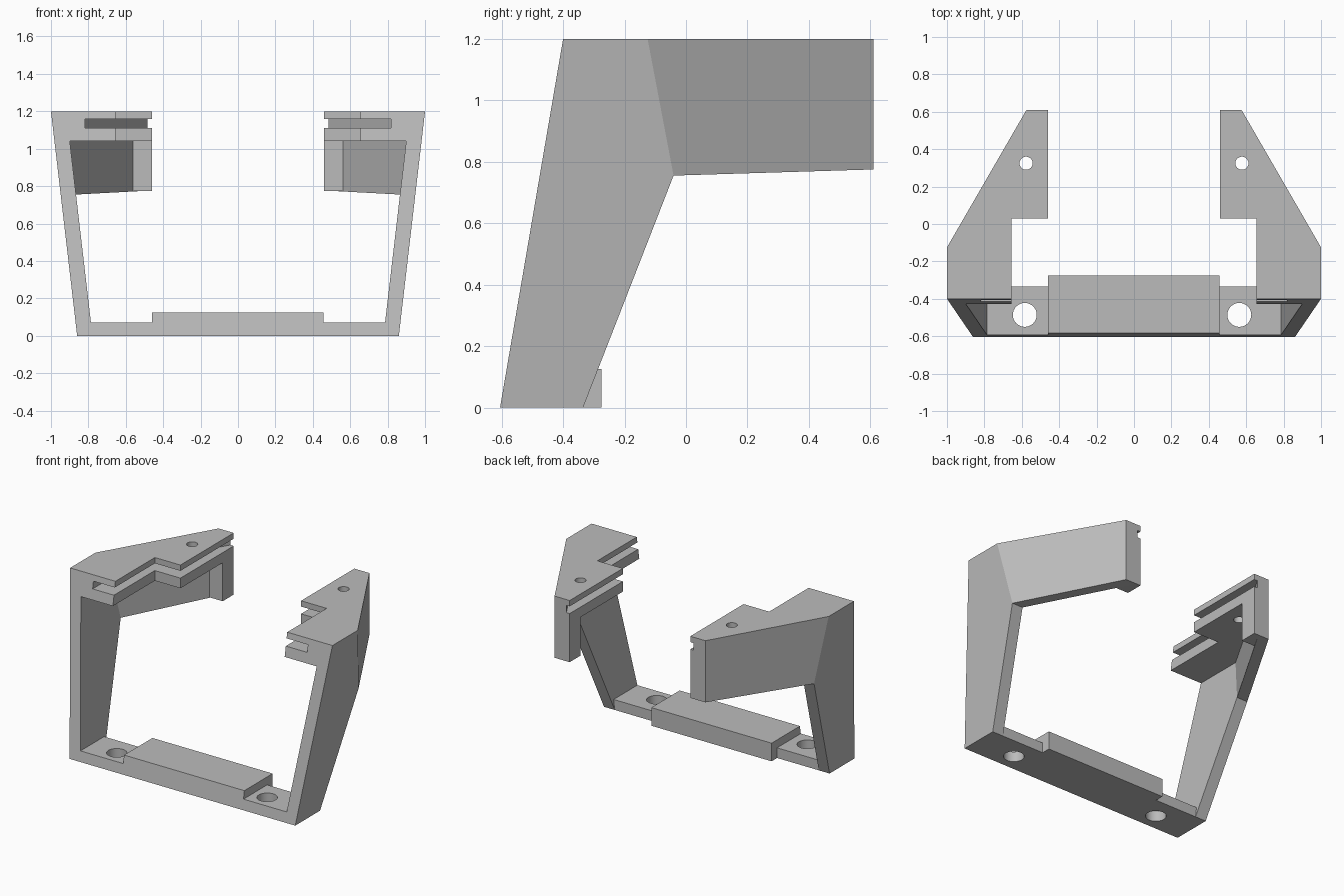
import bpy, bmesh

cube = bpy.data.objects.get("Cube")
if cube:
    bpy.data.objects.remove(cube, do_unlink=True)

grey = bpy.data.materials.new("light grey")
grey.use_nodes = True
grey.diffuse_color = (0.5, 0.5, 0.5, 1)
grey.node_tree.nodes["Principled BSDF"].inputs["Base Color"].default_value = (0.5, 0.5, 0.5, 1)


def loft(name, first, second):
    """Closed solid between two matching loops of 3D points."""
    bm = bmesh.new()
    a = [bm.verts.new(p) for p in first]
    b = [bm.verts.new(p) for p in second]
    bm.faces.new(a)
    bm.faces.new(b)
    for i in range(len(a)):
        j = (i + 1) % len(a)
        bm.faces.new((a[i], a[j], b[j], b[i]))
    bmesh.ops.recalc_face_normals(bm, faces=bm.faces)
    mesh = bpy.data.meshes.new(name)
    bm.to_mesh(mesh)
    bm.free()
    mesh.materials.append(grey)
    obj = bpy.data.objects.new(name, mesh)
    bpy.context.collection.objects.link(obj)
    return obj


def prism(name, outline, z0, z1):
    return loft(name, [(x, y, z0) for x, y in outline], [(x, y, z1) for x, y in outline])


def side_bar(name, outline, x0, x1):
    return loft(name, [(x0, y, z) for y, z in outline], [(x1, y, z) for y, z in outline])


def cylinder(name, x, y, z, r, depth):
    bpy.ops.mesh.primitive_cylinder_add(vertices=32, radius=r, depth=depth, location=(x, y, z))
    obj = bpy.context.object
    obj.name = name
    obj.data.materials.append(grey)
    return obj


def apply(obj, mod):
    bpy.context.view_layer.objects.active = obj
    bpy.ops.object.modifier_apply(modifier=mod.name)


def combine(obj, other, operation):
    other.hide_render = True
    mod = obj.modifiers.new(operation, "BOOLEAN")
    mod.operation = operation
    mod.solver = "EXACT"
    mod.object = other
    apply(obj, mod)
    bpy.data.objects.remove(other, do_unlink=True)


WALL = 0.082
TOP, SLAB, KNEE, TIP = 1.2, 1.04, 0.755, 0.775


def outer(z):
    return 0.86 + 0.1167 * z


def front(z):
    return -0.605 + 0.171 * z


def crease(z):
    return -0.125 + 0.19 * (TOP - z)


# Leaning leg
profile = [(front(0), 0), (-0.335, 0), (crease(KNEE), KNEE), (crease(TOP), TOP), (front(TOP), TOP)]
arm = loft("side_arms", [(outer(z), y, z) for y, z in profile],
           [(outer(z) - WALL, y, z) for y, z in profile])

# Angled rear wall
wall = [(outer(KNEE), crease(KNEE), KNEE), (0.575, 0.61, TIP),
        (0.575, 0.61, TOP), (outer(TOP), crease(TOP), TOP)]
combine(arm, loft("rear_wall", wall, [(x - WALL, y, z) for x, y, z in wall]), "UNION")

# Block at the rear tip
combine(arm, prism("tip_block", [(0.46, 0.49), (0.565, 0.49), (0.565, 0.61), (0.46, 0.61)],
                   TIP, SLAB + 0.03), "UNION")


# Stepped top slab
def slab_loop(z):
    pts = [(outer(z), front(z)), (outer(z), crease(z)), (0.575, 0.61), (0.46, 0.61),
           (0.46, 0.03), (0.655, 0.03), (0.655, front(z))]
    return [(x, y, z) for x, y in pts]


combine(arm, loft("top_slab", slab_loop(SLAB), slab_loop(TOP)), "UNION")

# Slot along the inner edge, and screw hole
slot = [(0.818, -0.7), (0.818, 0.035), (0.485, 0.61), (0.485, 0.7), (0.3, 0.7), (0.3, -0.7)]
combine(arm, prism("slot_cutter", slot, 1.11, 1.16), "DIFFERENCE")
combine(arm, cylinder("screw_cutter", 0.577, 0.325, TOP, 0.035, 0.6), "DIFFERENCE")

mirror = arm.modifiers.new("Mirror", "MIRROR")
mirror.use_mirror_merge = False
apply(arm, mirror)

# Base plate between the legs with raised centre
THIN, THICK = 0.07, 0.125


def base_loop(z):
    x = outer(z) - WALL
    return [(-x, front(z), z), (x, front(z), z), (x, -0.335, z), (-x, -0.335, z)]


base = loft("base_plate", base_loop(0), base_loop(THIN))
centre = [(front(0), 0), (-0.275, 0), (-0.275, THICK), (front(THICK), THICK)]
combine(base, side_bar("raised_centre", centre, -0.46, 0.457), "UNION")
for x in (-0.584, 0.563):
    combine(base, cylinder("bolt_cutter", x, -0.486, 0, 0.064, 0.4), "DIFFERENCE")

# Crisp edges with smooth hole walls
for obj in (arm, base):
    bpy.ops.object.select_all(action="DESELECT")
    obj.select_set(True)
    bpy.context.view_layer.objects.active = obj
    bpy.ops.object.shade_smooth_by_angle(angle=0.25)
